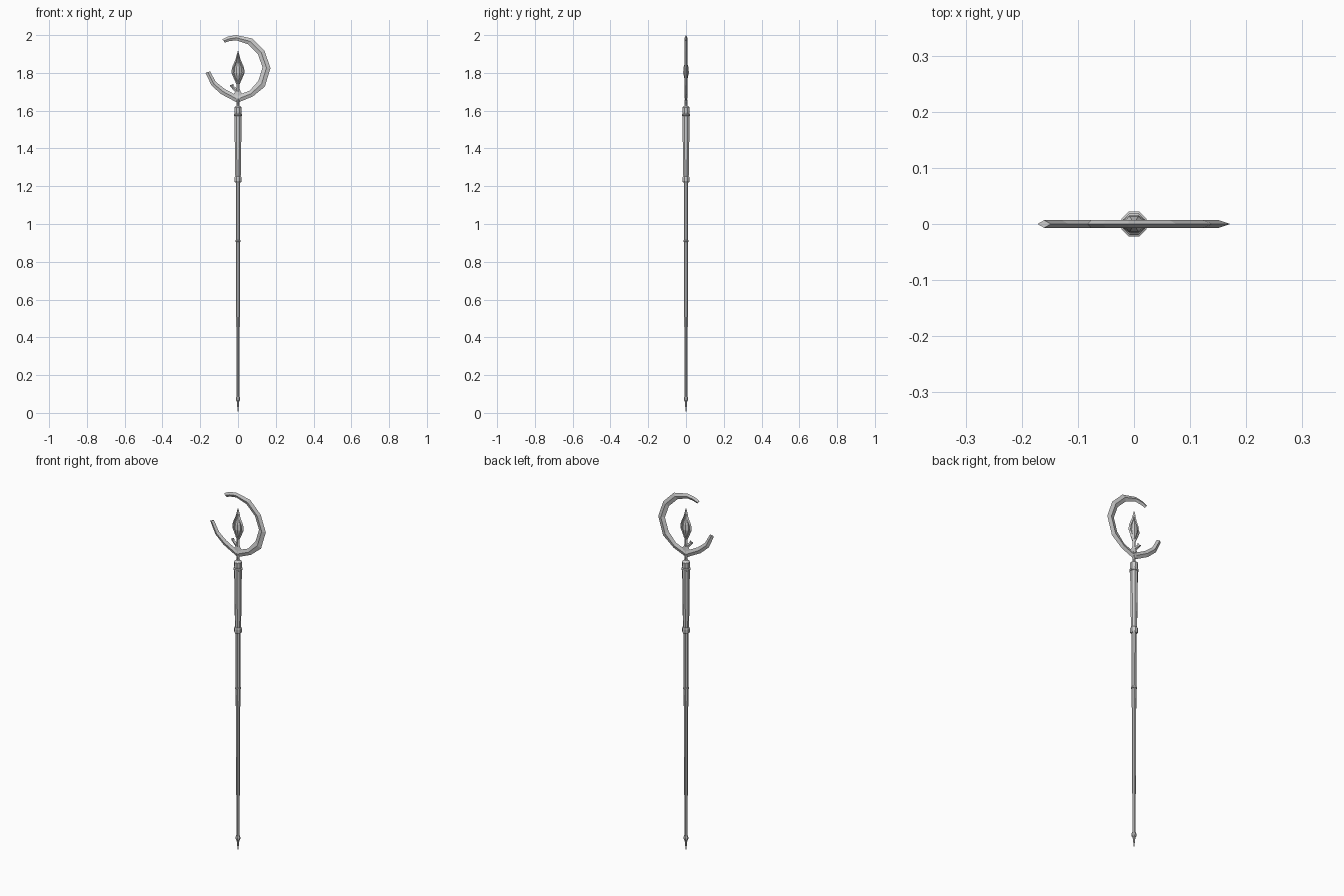
import bpy, bmesh, math

SIDES = 8


def finish(name, bm):
    bmesh.ops.remove_doubles(bm, verts=bm.verts, dist=1e-5)
    bmesh.ops.recalc_face_normals(bm, faces=bm.faces)
    me = bpy.data.meshes.new(name)
    bm.to_mesh(me)
    bm.free()
    ob = bpy.data.objects.new(name, me)
    bpy.context.collection.objects.link(ob)
    return ob


def skin(bm, rings):
    """Join successive vertex rings and cap both ends."""
    loops = [[bm.verts.new(p) for p in r] for r in rings]
    for a, b in zip(loops, loops[1:]):
        n = len(a)
        for i in range(n):
            j = (i + 1) % n
            bm.faces.new((a[i], a[j], b[j], b[i]))
    bm.faces.new(loops[0][::-1])
    bm.faces.new(loops[-1])


def lathe(name, profile, flat=1.0, sides=SIDES):
    """Turned part from (radius, z) pairs; flat squashes it front to back."""
    bm = bmesh.new()
    rings = []
    for r, z in profile:
        r = max(r, 0.0004)
        rings.append([(r * math.cos(2 * math.pi * (i + .5) / sides),
                       flat * r * math.sin(2 * math.pi * (i + .5) / sides), z)
                      for i in range(sides)])
    skin(bm, rings)
    return finish(name, bm)


def blade(name, pairs, depth):
    """Diamond-section band between paired outer and inner (x, z) edges."""
    bm = bmesh.new()
    rings = []
    for ox, oz, ix, iz in pairs:
        mx, mz = (ox + ix) / 2, (oz + iz) / 2
        rings.append([(ox, 0, oz), (mx, -depth, mz), (ix, 0, iz), (mx, depth, mz)])
    skin(bm, rings)
    return finish(name, bm)


# Shaft, tapering downwards, and thicker upper grip
lathe("shaft", [(.0085, .07), (.009, .3), (.011, .6), (.012, .91), (.0125, 1.24)])
lathe("upper_grip", [(.013, 1.235), (.016, 1.26), (.0185, 1.42), (.020, 1.58)])

# Foot spike
lathe("foot_spike", [(0, 0), (.006, .045), (.007, .06), (.0125, .068),
                     (.0125, .078), (.009, .088)])

# Collars
for name, z, r, h in (("middle_collar", .91, .0155, .006),
                      ("grip_collar", 1.236, .0205, .016),
                      ("top_collar", 1.577, .024, .006)):
    lathe(name, [(r * .8, z - h), (r, z - h * .6), (r, z + h * .6), (r * .8, z + h)])

# Cap and neck rising into the crescent
lathe("cap", [(.018, 1.58), (.0205, 1.592), (.0205, 1.605), (.021, 1.617),
              (.016, 1.622), (.009, 1.626)])
lathe("neck", [(.010, 1.62), (.007, 1.632), (.009, 1.645), (.007, 1.66), (.005, 1.68)])

# Open crescent: outer x, z then inner x, z
blade("crescent", [
    (-.083, 1.978, -.070, 1.960), (-.055, 1.992, -.045, 1.968),
    (-.010, 2.000, -.010, 1.973), (.075, 1.982, .052, 1.952),
    (.140, 1.917, .105, 1.900), (.172, 1.826, .130, 1.830),
    (.142, 1.727, .108, 1.758), (.078, 1.675, .062, 1.706),
    (.000, 1.643, .020, 1.690), (-.005, 1.643, -.020, 1.688),
    (-.090, 1.688, -.072, 1.716), (-.140, 1.733, -.117, 1.752),
    (-.172, 1.800, -.148, 1.808)], .0068)

# Stem holding the flame, with a side thorn
blade("stem", [(-.030, 1.680, .030, 1.680), (-.014, 1.700, .014, 1.700),
               (-.008, 1.720, .008, 1.720), (-.010, 1.755, .010, 1.755)], .006)
blade("thorn", [(-.008, 1.690, .004, 1.712), (-.026, 1.710, -.016, 1.726),
                (-.044, 1.733, -.040, 1.737)], .004)
blade("thorn_barb", [(-.036, 1.722, -.020, 1.716), (-.034, 1.738, -.024, 1.742)], .003)

# Flame frame: two mirrored curved sides meeting at the tip
side = [(.006, 1.735, .000, 1.750), (.020, 1.765, .008, 1.770),
        (.035, 1.800, .020, 1.800), (.032, 1.828, .018, 1.825),
        (.014, 1.870, .005, 1.858), (.001, 1.916, .000, 1.885)]
for s, name in ((1, "flame_frame_right"), (-1, "flame_frame_left")):
    blade(name, [(s * a, b, s * c, d) for a, b, c, d in side], .007)

# Faceted gem inside the flame
lathe("flame_gem", [(.003, 1.745), (.013, 1.772), (.022, 1.800), (.019, 1.828),
                    (.007, 1.860), (0, 1.885)], flat=.75)
